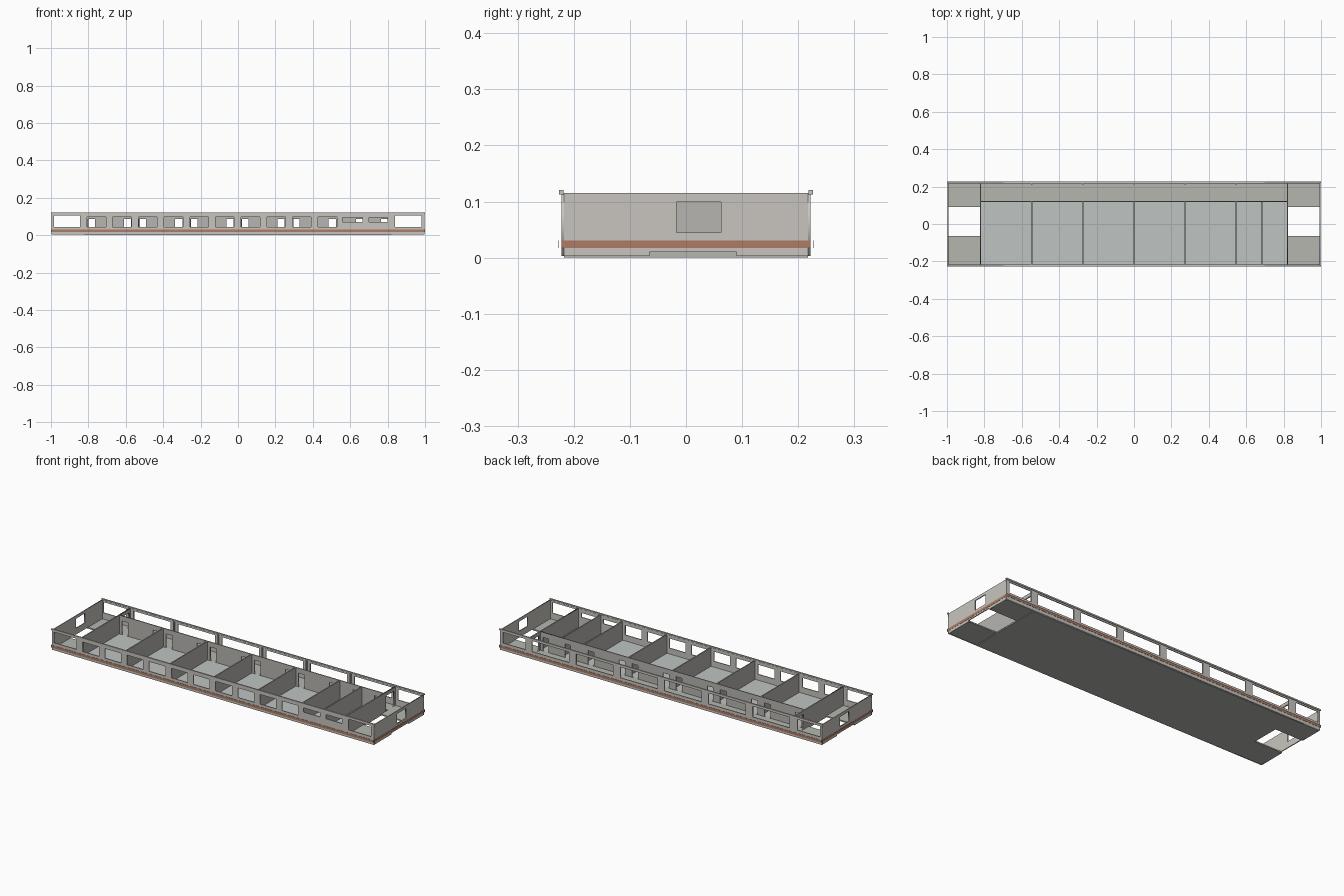
import bpy
from math import pi

if "Cube" in bpy.data.objects:
    bpy.data.objects.remove(bpy.data.objects["Cube"])


def material(name, rgb):
    m = bpy.data.materials.new(name)
    m.diffuse_color = (*rgb, 1)
    m.use_nodes = True
    m.node_tree.nodes["Principled BSDF"].inputs["Base Color"].default_value = m.diffuse_color
    return m


BROWN = material("brown_stripe", (0.42, 0.20, 0.13))
WALL = material("warm_grey", (0.58, 0.56, 0.52))
INNER = material("inner_grey", (0.47, 0.46, 0.44))
FLOOR = material("floor_grey", (0.46, 0.47, 0.43))
ROOM = material("room_floor_grey", (0.52, 0.56, 0.54))


def rect(a0, a1, b0, b1):
    return [(a0, b0), (a1, b0), (a1, b1), (a0, b1)]


def panel(name, axis, pos, thick, outline, holes, mat):
    """Upright sheet with openings, centred at pos on the given axis."""
    cu = bpy.data.curves.new(name, 'CURVE')
    cu.dimensions = '2D'
    cu.fill_mode = 'BOTH'
    cu.extrude = thick / 2
    for pts in [outline] + [rect(*h) for h in holes]:
        sp = cu.splines.new('POLY')
        sp.points.add(len(pts) - 1)
        for p, (a, b) in zip(sp.points, pts):
            p.co = (a, b, 0, 1)
        sp.use_cyclic_u = True
    ob = bpy.data.objects.new(name, cu)
    bpy.context.collection.objects.link(ob)
    if axis == 'y':
        ob.location = (0, pos, 0)
        ob.rotation_euler = (pi / 2, 0, 0)
    else:
        ob.location = (pos, 0, 0)
        ob.rotation_euler = (pi / 2, 0, pi / 2)
    bpy.ops.object.select_all(action='DESELECT')
    ob.select_set(True)
    bpy.context.view_layer.objects.active = ob
    bpy.ops.object.convert(target='MESH')
    ob = bpy.context.object
    ob.data.materials.clear()
    ob.data.materials.append(mat)
    return ob


def box(name, x0, x1, y0, y1, z0, z1, mat):
    bpy.ops.mesh.primitive_cube_add(
        size=1, location=((x0 + x1) / 2, (y0 + y1) / 2, (z0 + z1) / 2))
    ob = bpy.context.object
    ob.name = name
    ob.scale = (x1 - x0, y1 - y0, z1 - z0)
    ob.data.materials.append(mat)
    return ob


TOP, BOT = 0.115, 0.003
PITCH = 0.2735
lines = [-0.8205 + PITCH * i for i in range(7)]     # compartment boundaries
end_windows = [(-0.985, -0.845, 0.045, 0.105), (0.84, 0.98, 0.045, 0.105)]

# front wall: ten compartment windows and two small high ones
front = list(end_windows)
front += [(-0.807 + 0.1373 * i, -0.707 + 0.1373 * i, 0.043, 0.097) for i in range(10)]
front += [(0.56, 0.665, 0.070, 0.094), (0.70, 0.80, 0.070, 0.094)]
panel("front_wall", 'y', -0.2195, 0.005, rect(-0.998, 0.998, BOT, TOP), front, WALL)

# back wall: long corridor windows
back = list(end_windows)
back += [(x + 0.022, x + PITCH - 0.022, 0.045, 0.105) for x in lines[:-1]]
panel("back_wall", 'y', 0.2195, 0.005, rect(-0.998, 0.998, BOT, TOP), back, WALL)

# end walls with a window and a notch at the bottom
end_outline = [(-0.217, BOT), (-0.065, BOT), (-0.065, 0.010), (0.09, 0.010),
               (0.09, BOT), (0.217, BOT), (0.217, TOP), (-0.217, TOP)]
for side, s in (("left", -1), ("right", 1)):
    panel(side + "_end_wall", 'x', s * 0.9955, 0.005, end_outline,
          [(-0.017, 0.062, 0.045, 0.099)], WALL)
    box(side + "_end_stripe", s * 0.9995 - 0.0005, s * 0.9995 + 0.0005,
        -0.222, 0.222, 0.017, 0.031, BROWN)
    # vestibule floors either side of the gap
    x0, x1 = sorted((s * 0.82, s * 0.994))
    box(side + "_front_step_floor", x0, x1, -0.217, -0.065, 0.003, 0.010, FLOOR)
    box(side + "_back_step_floor", x0, x1, 0.09, 0.217, 0.003, 0.010, FLOOR)

# rails along the wall tops and stripes along the sides
for side, s in (("front", -1), ("back", 1)):
    box(side + "_top_rail", -1, 1, s * 0.222 - 0.004, s * 0.222 + 0.004, 0.113, 0.121, WALL)
    box(side + "_stripe", -1, 1, s * 0.227 - 0.0006, s * 0.227 + 0.0006, 0.017, 0.031, BROWN)

# main floor: base, rooms and corridor
box("base_floor", -0.822, 0.822, -0.217, 0.217, 0.0, 0.009, FLOOR)
box("room_floor", -0.82, 0.82, -0.217, 0.12, 0.009, 0.0102, ROOM)
box("corridor_floor", -0.82, 0.82, 0.12, 0.217, 0.009, 0.0102, FLOOR)

# corridor wall with door openings
doors = []
for x in lines[:5]:
    doors += [(x + 0.019, x + 0.056, 0.0102, 0.087),
              (x + PITCH - 0.062, x + PITCH - 0.024, 0.0102, 0.087)]
doors += [(0.63, 0.665, 0.0102, 0.087), (0.765, 0.80, 0.0102, 0.087)]
panel("corridor_wall", 'y', 0.12, 0.005, rect(-0.82, 0.82, 0.005, TOP), doors, INNER)

# room partitions
for i, x in enumerate(lines[1:6] + [0.683]):
    box("partition_%d" % (i + 1), x - 0.003, x + 0.003, -0.217, 0.12, 0.005, TOP, INNER)

# full-width partitions with a corridor doorway
for side, s in (("left", -1), ("right", 1)):
    panel(side + "_bulkhead", 'x', s * 0.8205, 0.006, rect(-0.217, 0.217, 0.005, TOP),
          [(0.135, 0.205, 0.0102, 0.095)], INNER)

# small posts on the corridor side of the back wall
for i, x in enumerate(lines[1:6]):
    box("corridor_post_%d" % (i + 1), x - 0.004, x + 0.004, 0.211, 0.218, 0.010, TOP, INNER)
